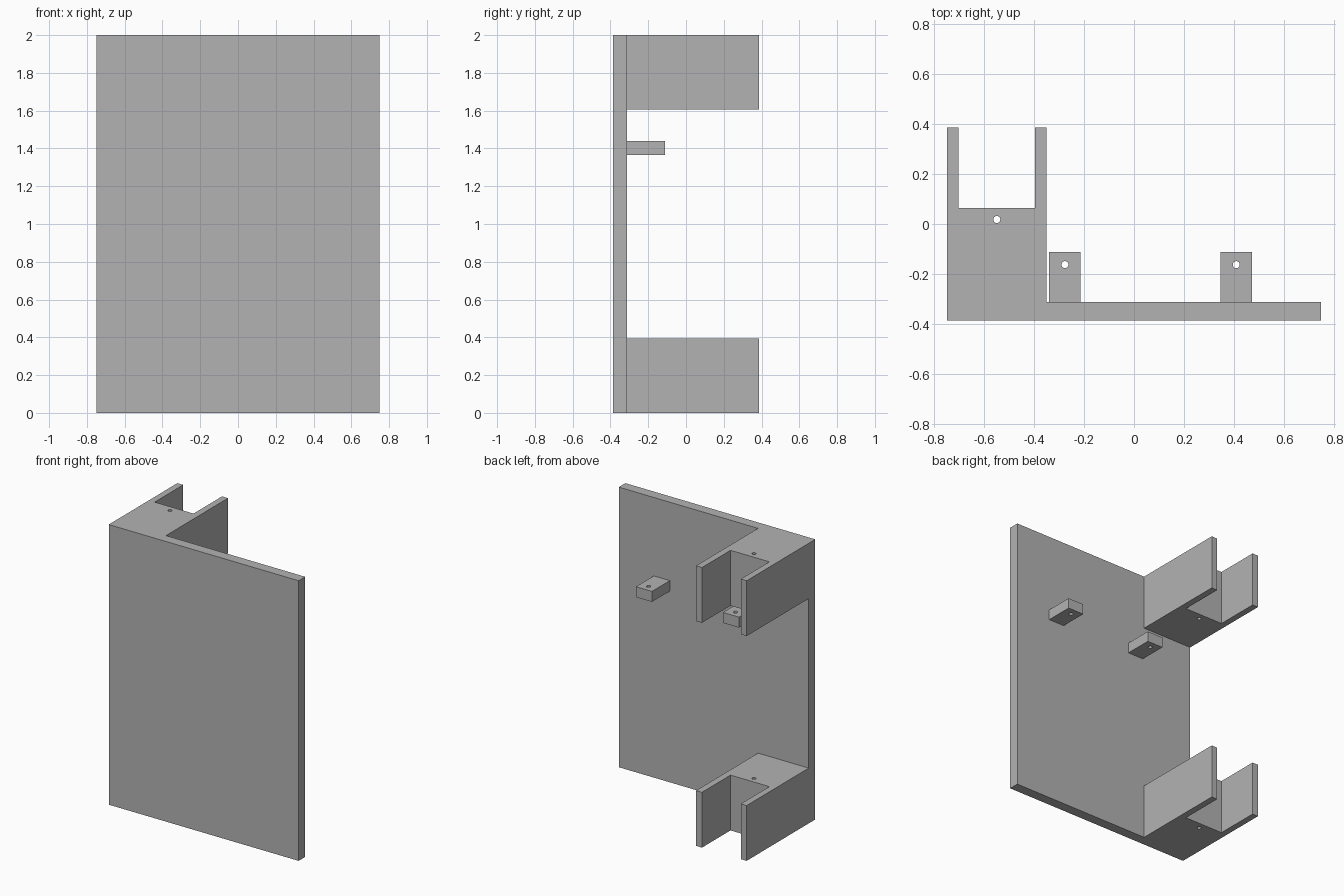
import bpy
import bmesh
from mathutils import Vector

cube = bpy.data.objects.get("Cube")
if cube:
    bpy.data.objects.remove(cube, do_unlink=True)

grey = bpy.data.materials.new("plain_grey")
grey.use_nodes = True
colour = (0.45, 0.45, 0.45, 1)
grey.diffuse_color = colour
grey.node_tree.nodes["Principled BSDF"].inputs["Base Color"].default_value = colour

HALF_WIDTH, BACK, FRONT, HEIGHT = 0.75, 0.387, -0.387, 2.0
PLATE_BACK = -0.313
HOLE_RADIUS = 0.014


def extrude_plan(name, outline, bottom, top):
    """Raise a flat plan outline into a solid."""
    bm = bmesh.new()
    face = bm.faces.new([bm.verts.new((x, y, bottom)) for x, y in outline])
    raised = bmesh.ops.extrude_face_region(bm, geom=[face])["geom"]
    bmesh.ops.translate(bm, vec=Vector((0, 0, top - bottom)),
                        verts=[v for v in raised if isinstance(v, bmesh.types.BMVert)])
    bmesh.ops.recalc_face_normals(bm, faces=bm.faces)
    mesh = bpy.data.meshes.new(name)
    bm.to_mesh(mesh)
    bm.free()
    mesh.materials.append(grey)
    obj = bpy.data.objects.new(name, mesh)
    bpy.context.collection.objects.link(obj)
    return obj


def rectangle(x0, x1, y0, y1):
    return [(x0, y0), (x1, y0), (x1, y1), (x0, y1)]


def drill(obj, x, y, bottom, top):
    """Cut a vertical screw hole through a part."""
    bpy.ops.mesh.primitive_cylinder_add(vertices=24, radius=HOLE_RADIUS,
                                        depth=top - bottom + 0.1,
                                        location=(x, y, (bottom + top) / 2))
    cutter = bpy.context.object
    cutter.name = obj.name + "_hole_cutter"
    cutter.data.materials.append(grey)
    cutter.hide_render = True
    cutter.hide_viewport = True
    cutter.display_type = 'WIRE'
    mod = obj.modifiers.new("screw_hole", 'BOOLEAN')
    mod.operation = 'DIFFERENCE'
    mod.solver = 'EXACT'
    mod.object = cutter


# Front panel
extrude_plan("front_panel", rectangle(-HALF_WIDTH, HALF_WIDTH, FRONT, PLATE_BACK), 0, HEIGHT)

# Forked brackets at the bottom and top of the right edge
LEFT, RIGHT, SLOT_LEFT, SLOT_RIGHT, SLOT_Y = -HALF_WIDTH, -0.35, -0.704, -0.397, 0.065
fork = [(LEFT, PLATE_BACK), (RIGHT, PLATE_BACK), (RIGHT, BACK), (SLOT_RIGHT, BACK),
        (SLOT_RIGHT, SLOT_Y), (SLOT_LEFT, SLOT_Y), (SLOT_LEFT, BACK), (LEFT, BACK)]
for name, bottom, top in (("lower_fork", 0, 0.395), ("upper_fork", 1.605, HEIGHT)):
    drill(extrude_plan(name, fork, bottom, top), -0.55, 0.018, bottom, top)

# Small drilled lugs on the back of the panel
for name, x in (("right_lug", -0.277), ("left_lug", 0.41)):
    lug = extrude_plan(name, rectangle(x - 0.063, x + 0.063, PLATE_BACK, -0.112), 1.365, 1.44)
    drill(lug, x, -0.163, 1.365, 1.44)
